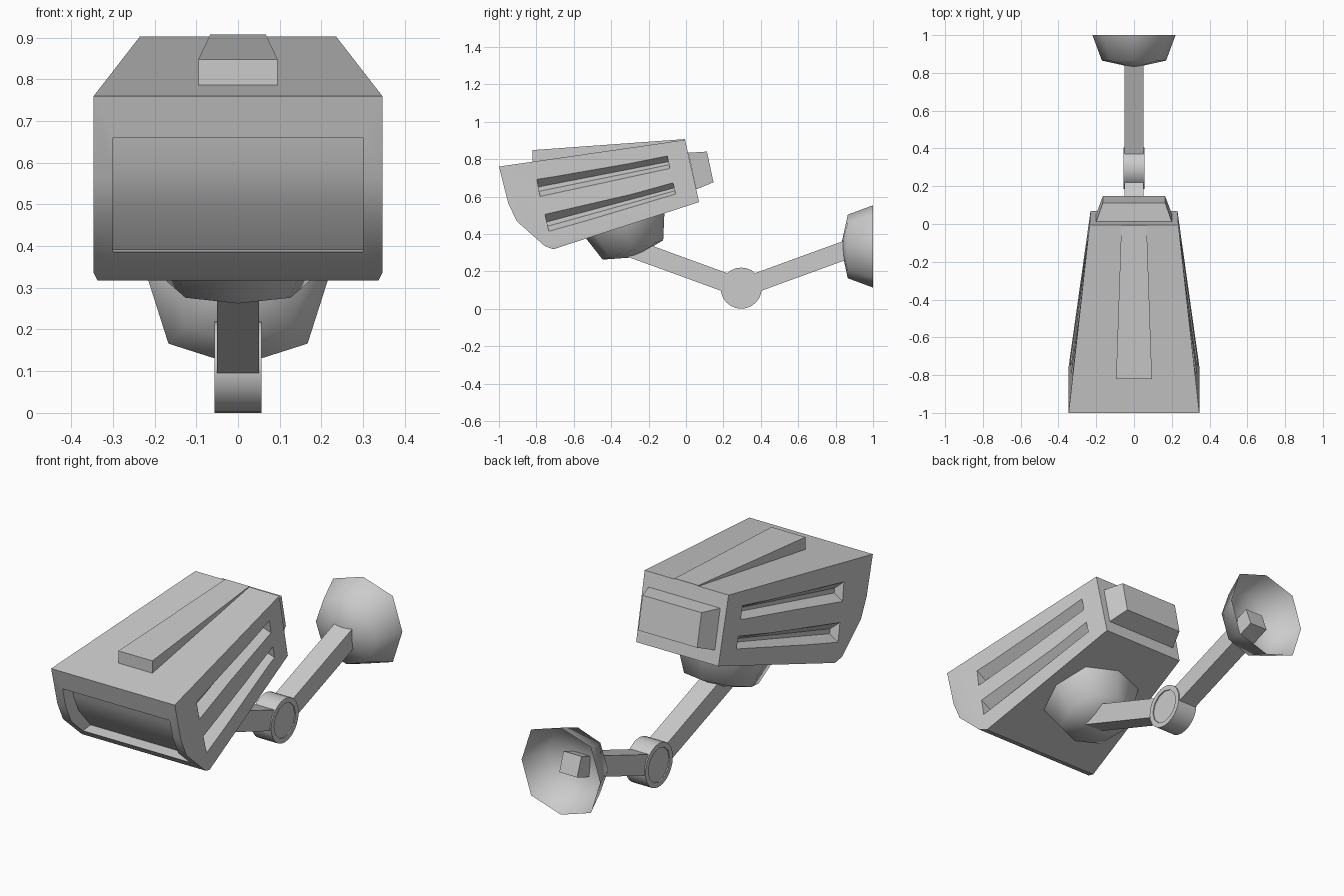
import bpy, bmesh
from math import radians, pi, cos, sin
from mathutils import Matrix, Vector

if "Cube" in bpy.data.objects:
    bpy.data.objects.remove(bpy.data.objects["Cube"])


def make(name, verts, faces):
    bm = bmesh.new()
    vs = [bm.verts.new(v) for v in verts]
    for f in faces:
        bm.faces.new([vs[i] for i in f])
    if any(not e.is_manifold for e in bm.edges) is False:
        bmesh.ops.recalc_face_normals(bm, faces=bm.faces[:])
    me = bpy.data.meshes.new(name)
    bm.to_mesh(me)
    bm.free()
    ob = bpy.data.objects.new(name, me)
    bpy.context.collection.objects.link(ob)
    return ob


def activate(ob):
    bpy.ops.object.select_all(action='DESELECT')
    ob.select_set(True)
    bpy.context.view_layer.objects.active = ob


def smooth(ob, angle):
    activate(ob)
    bpy.ops.object.shade_smooth_by_angle(angle=radians(angle))


def loft(name, a, b):
    """Solid between two matching loops of points."""
    n = len(a)
    ring = [(i, (i + 1) % n, n + (i + 1) % n, n + i) for i in range(n)]
    return make(name, list(a) + list(b),
                ring + [tuple(range(n))[::-1], tuple(range(n, 2 * n))])


def cut(ob, cutter):
    m = ob.modifiers.new("cut", 'BOOLEAN')
    m.operation, m.solver, m.object = 'DIFFERENCE', 'EXACT', cutter
    activate(ob)
    bpy.ops.object.modifier_apply(modifier=m.name)
    bpy.data.objects.remove(cutter)


# Camera housing: side profile with a width at each point, tapering to the back
prof = [(.346, -1, .76), (.346, -.95, .563), (.346, -.905, .468), (.346, -.755, .335),
        (.337, -.71, .318), (.23, .07, .57), (.235, -.005, .903)]
n = len(prof)
faces = [(i, (i + 1) % n, n + (i + 1) % n, n + i) for i in range(n)]
for o in (0, n):
    faces += [tuple(o + i for i in f) for f in ((0, 1, 2, 3), (0, 3, 5, 6), (3, 4, 5))]
housing = make("camera_housing", prof + [(-x, y, z) for x, y, z in prof], faces)

# Recessed front window
win = [(-1.05, .66), (-.905, .66), (-.885, .585), (-.845, .5), (-.75, .392), (-1.05, .362)]
cut(housing, loft("window_cutter", [(-.3, y, z) for y, z in win], [(.3, y, z) for y, z in win]))


# Side vents with sloping walls
def side_x(y, z):
    y0, y1 = -1 + (.76 - z) * .588, (.9 - z) * .212
    return .346 - .1135 * (y - y0) / (y1 - y0)


slots = [[(-.797, .693), (-.10, .816), (-.087, .75), (-.78, .60)],
         [(-.754, .505), (-.07, .674), (-.055, .612), (-.733, .414)]]
for slot in slots:
    outer = [Vector((side_x(y, z), y, z)) for y, z in slot]
    tl, tr, br, bl = outer
    inner = [tl.lerp(bl, .45), tr.lerp(br, .45), br.lerp(tr, .3), bl.lerp(tl, .3)]
    inner = [v - Vector((.05, 0, 0)) for v in inner]
    outer = [i.lerp(o, 1.4) for i, o in zip(inner, outer)]
    for s in (1, -1):
        cut(housing, loft("vent_cutter", [(s * v.x, v.y, v.z) for v in inner],
                          [(s * v.x, v.y, v.z) for v in outer]))
smooth(housing, 28)

# Raised wedge on the roof
loft("roof_wedge",
     [(-.095, -.82, .78), (.095, -.82, .78), (.095, -.82, .848), (-.095, -.82, .848)],
     [(-.067, -.005, .88), (.067, -.005, .88), (.067, -.005, .907), (-.067, -.005, .907)])

# Rear connector block
loft("rear_block",
     [(-.2, .055, .638), (.2, .055, .638), (.2, .012, .834), (-.2, .012, .834)],
     [(-.165, .147, .676), (.165, .147, .676), (.165, .112, .84), (-.165, .112, .84)])


# Low-poly hollow domes: eight sides, rim + one ring + tip, axis in the yz plane
def dome(name, centre, axis, tip):
    ay = Vector((0, *axis)).normalized()
    ax = Vector((1, 0, 0))
    az = ax.cross(ay)
    c = Vector((0, *centre))
    verts = []
    for rc, rd, h in ((.22, .236, 0), (.17, .178, .135)):
        for i in range(8):
            r, a = (rd if i % 2 else rc), i * pi / 4
            verts.append(c + ax * r * cos(a) + az * r * sin(a) + ay * h)
    verts.append(c + ay * tip)
    fs = [(i, (i + 1) % 8, 8 + (i + 1) % 8, 8 + i) for i in range(8)]
    fs += [(8 + i, 8 + (i + 1) % 8, 16) for i in range(8)]
    ob = make(name, verts, fs)
    me = ob.data
    if me.polygons[0].normal.dot(Vector(me.polygons[0].center) - c) < 0:
        me.flip_normals()
    smooth(ob, 60)


dome("wall_mount", (1, .333), (-1, 0), .172)
dome("housing_mount", (-.325, .443), (.305, -.952), .176)

# Two square arms meeting at the elbow
elbow = Vector((0, .295, .11))
for name, ang, length in (("front_arm", 160, .62), ("rear_arm", 20, .67)):
    a = radians(ang)
    d, p = Vector((0, cos(a), sin(a))), Vector((0, -sin(a), cos(a)))
    sq = [Vector((x, 0, 0)) + p * h for x, h in ((-.05, -.05), (.05, -.05), (.05, .05), (-.05, .05))]
    loft(name, [elbow + v for v in sq], [elbow + d * length + v for v in sq])


# Round elbow joint with recessed caps
def disc(sides, r, x):
    return [elbow + Vector((x, r * cos(2 * pi * i / sides), r * sin(2 * pi * i / sides)))
            for i in range(sides)]


joint = loft("elbow_joint", disc(24, .11, -.056), disc(24, .11, .056))
for s in (-1, 1):
    cut(joint, loft("cap_cutter", disc(12, .086, s * .05), disc(12, .086, s * .08)))
smooth(joint, 25)
# Inner hub fills the recess floor beyond the arm sides
loft("elbow_hub", disc(12, .086, -.0505), disc(12, .086, .0505))
